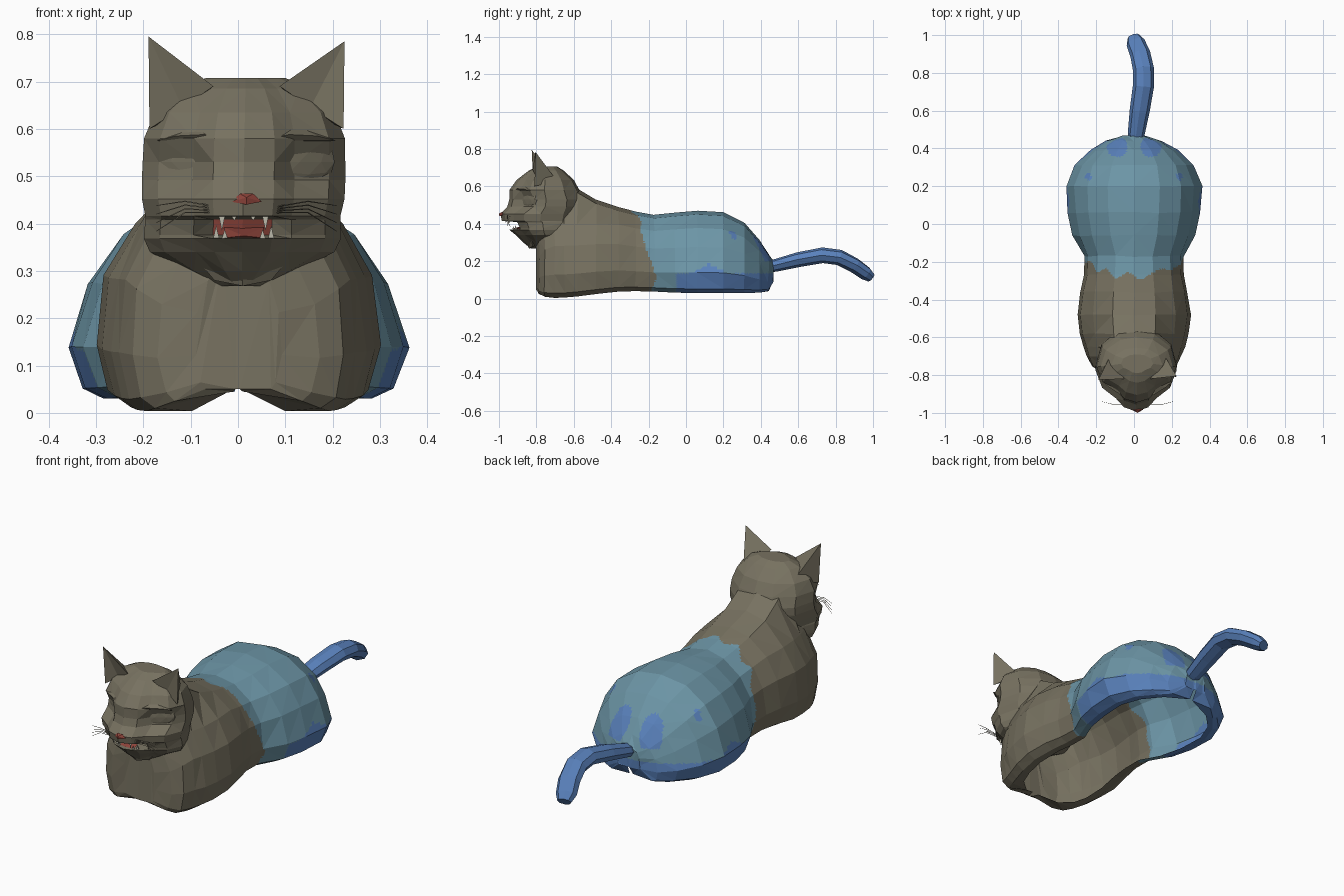
import bpy, bmesh, math, random
from mathutils import Vector

if "Cube" in bpy.data.objects:
    bpy.data.objects.remove(bpy.data.objects["Cube"])

random.seed(4)


def material(name, rgb):
    m = bpy.data.materials.new(name)
    m.diffuse_color = (*rgb, 1)
    m.use_nodes = True
    m.node_tree.nodes["Principled BSDF"].inputs["Base Color"].default_value = m.diffuse_color
    return m


FUR = material("brown fur", (0.185, 0.167, 0.118))
PALE = material("pale blue", (0.15, 0.30, 0.38))
BLUE = material("deep blue", (0.10, 0.22, 0.50))
RED = material("red", (0.28, 0.06, 0.045))
WHITE = material("tooth white", (0.50, 0.48, 0.40))


def finish(bm, name, mats, rule=None):
    bmesh.ops.recalc_face_normals(bm, faces=bm.faces)
    if rule:
        for f in bm.faces:
            f.material_index = rule(f.calc_center_median())
    me = bpy.data.meshes.new(name)
    bm.to_mesh(me)
    bm.free()
    for m in mats:
        me.materials.append(m)
    ob = bpy.data.objects.new(name, me)
    bpy.context.collection.objects.link(ob)
    return ob


def loft(rings, closed=True):
    """Skin a list of point rings and cap both ends."""
    bm = bmesh.new()
    vs = [[bm.verts.new(p) for p in r] for r in rings]
    n = len(rings[0])
    for a, b in zip(vs, vs[1:]):
        for i in range(n if closed else n - 1):
            j = (i + 1) % n
            bm.faces.new((a[i], a[j], b[j], b[i]))
    bm.faces.new(vs[0])
    bm.faces.new(vs[-1])
    return bm


def solid(name, points, mat):
    """Convex hull of a few points."""
    bm = bmesh.new()
    for p in points:
        bm.verts.new(p)
    bmesh.ops.convex_hull(bm, input=bm.verts)
    return finish(bm, name, [mat])


def tube(name, path, radii, mat, sides=8, flat=1.0):
    rings = []
    pts = [Vector(p) for p in path]
    for i, p in enumerate(pts):
        d = (pts[min(i + 1, len(pts) - 1)] - pts[max(i - 1, 0)]).normalized()
        u = d.cross(Vector((0, 0, 1))).normalized()
        v = u.cross(d)
        rings.append([p + radii[i] * (u * math.cos(t) + v * math.sin(t) * flat)
                      for t in (2 * math.pi * k / sides for k in range(sides))])
    return finish(loft(rings), name, [mat])


# Body: shell open underneath, arched sections along y
# (y, half width, bottom, top, inner rim fraction)
sections = [(-.8, .09, .05, .34, .06), (-.785, .17, .025, .39, .06),
            (-.755, .225, .01, .46, .08), (-.7, .25, .004, .56, .4),
            (-.65, .27, .006, .64, .6), (-.58, .288, .012, .59, .65),
            (-.48, .3, .025, .53, .65), (-.36, .283, .038, .49, .65),
            (-.27, .265, .04, .465, .65), (-.17, .262, .038, .448, .65),
            (-.06, .325, .032, .46, .68), (.06, .352, .03, .47, .7),
            (.2, .36, .03, .462, .7), (.31, .315, .03, .405, .68),
            (.39, .23, .032, .315, .6), (.44, .15, .04, .245, .06),
            (.465, .07, .09, .2, .06)]
rings = []
for y, w, lo, hi, rim in sections:
    rump = y > -.1
    arch = [(rim, 0), (.78, 0), (.91, .05), (1, .25),
            (.88 if rump else .94, .56), (.69 if rump else .73, .79), (.38, .955)]
    # shoulders stay low where the neck rises above them
    half = [(x * w, lo + h * ((hi if h > .9 else min(hi, .5)) - lo)) for x, h in arch]
    if rim < .1:
        half[0] = (half[0][0], max(lo, .045))
    ring = half + [(0, hi)] + [(-x, z) for x, z in reversed(half)]
    rings.append([(x + random.uniform(-.003, .003), y + random.uniform(-.004, .004), z)
                  for x, z in ring])
bm = loft(rings, closed=False)
bmesh.ops.triangulate(bm, faces=bm.faces)
bmesh.ops.subdivide_edges(bm, edges=bm.edges, cuts=7, use_grid_fill=True)


def coat(c):
    if c.y < -.17 - .1 * (c.z / .45) ** 2 + .015 * math.sin(45 * c.x + 20 * c.z):
        return 0
    # blue hem along the bottom and round spots on the rump
    hem = .135 + .05 * max(0, 1 - abs(c.y - .12) / .1) if c.y > -.05 else .03
    spots = ((.09, .41, .055), (.24, .25, .018))
    if c.z < hem or (c.z > .2 and any(
            math.hypot(abs(c.x) - sx, c.y - sy) < r for sx, sy, r in spots)):
        return 2
    return 1


finish(bm, "body", [FUR, PALE, BLUE], coat)

# Tail
tube("tail", [(.01, .42, .165), (.012, .48, .178), (.03, .6, .208), (.05, .73, .232),
              (.05, .82, .22), (.033, .9, .178), (.008, .96, .135), (-.002, .99, .112)],
     [.038, .045, .053, .056, .056, .054, .05, .034], BLUE, 8, .75)

# Head: stacked horizontal rings (z, half width, front y, back y, push-in of the mouth)
levels = [(.268, .05, -.83, -.72, 0), (.3, .12, -.87, -.63, 0), (.34, .195, -.91, -.6, 0),
          (.368, .208, -.945, -.58, 0), (.376, .208, -.945, -.58, .08),
          (.408, .206, -.965, -.57, .09), (.416, .206, -.985, -.57, 0),
          (.452, .214, -.992, -.56, 0), (.492, .215, -.955, -.55, 0),
          (.53, .214, -.945, -.55, 0), (.58, .212, -.945, -.57, 0),
          (.635, .19, -.905, -.6, 0), (.685, .135, -.84, -.655, 0), (.707, .085, -.79, -.69, 0)]
plan = [(0, 0), (.3, .05), (.5, .16), (.84, .29), (1, .5), (.86, .78), (.45, .96), (0, 1)]
rings = []
for z, w, front, back, push in levels:
    half = []
    for i, (fx, fy) in enumerate(plan):
        y = front + fy * (back - front) + (push if i < 2 else 0)
        if .48 < z < .56 and i in (2, 3):      # eye sockets
            y += .022
        half.append((fx * w, y, z))
    ring = half + [(-x, y, h) for x, y, h in reversed(half[1:-1])]
    shift = .012 + .02 * (z - .5)
    rings.append([(x + shift, y, h) for x, y, h in ring])
bm = loft(rings)
bmesh.ops.triangulate(bm, faces=bm.faces)
finish(bm, "head", [FUR, RED],
       lambda c: int(.374 < c.z < .41 and abs(c.x - .01) < .05 and c.y < -.84))

# Chin ruff hanging over the chest
solid("chin_ruff", [(-.1, -.83, .34), (.12, -.83, .34), (.01, -.88, .35), (-.05, -.82, .28),
                    (.07, -.82, .28), (.01, -.84, .268), (0, -.7, .3)], FUR)

for s, side in ((-1, "left"), (1, "right")):
    cx = .018

    # Ears: pointed shells with a hollow front
    bm = bmesh.new()
    tip, inner, outer, rear, hollow = [bm.verts.new((cx + s * x, y, z)) for x, y, z in (
        (.207, -.815 + .01 * s, .79 - .005 * s), (.07, -.82, .69), (.205, -.81, .6),
        (.14, -.69, .63), (.135, -.8, .645))]
    for f in ((tip, inner, hollow), (tip, hollow, outer), (tip, outer, rear), (tip, rear, inner),
              (inner, rear, outer, hollow)):
        bm.faces.new(f)
    finish(bm, side + "_ear", [FUR])

    # Shallow closed eyes following the face, under the brows
    bm = bmesh.new()
    bmesh.ops.create_icosphere(bm, subdivisions=2, radius=1)
    for v in bm.verts:
        dx = v.co.x * .078
        v.co = (cx + s * (.112 + dx), -.846 + v.co.y * .018 + dx * .6, .53 + v.co.z * .05)
    finish(bm, side + "_eye", [FUR])
    solid(side + "_brow", [(cx + s * .03, -.925, .575), (cx + s * .09, -.903, .588),
                           (cx + s * .15, -.865, .585), (cx + s * .19, -.83, .575),
                           (cx + s * .1, -.85, .61), (cx + s * .1, -.85, .572)], FUR)

    # Teeth: long fangs and small incisors
    for x, z, h, y in ((.046, .418, -.034, -.955), (.04, .366, .022, -.925),
                       (.058, .366, .03, -.915), (.02, .418, -.012, -.965)):
        c = .012 + s * x
        solid("tooth", [(c - .007, y, z), (c + .007, y, z), (c, y + .014, z),
                        (c, y, z + h)], WHITE)

    # Whiskers
    for k in range(4):
        tube("whisker", [(cx + s * .06, -.955, .435 - .004 * k),
                         (cx + s * .13, -.955, .447 - .008 * k),
                         (cx + s * .19, -.94, .438 - .018 * k)],
             [.0015, .0015, .0008], FUR, 3)

# Nose and tongue
solid("nose", [(-.014, -.982, .446), (.05, -.982, .446), (.004, -.985, .463),
               (.032, -.985, .463), (.018, -1.0, .455), (.018, -.998, .44),
               (.018, -.95, .45)], RED)
solid("tongue", [(-.03, -.86, .392), (.055, -.86, .392), (-.025, -.92, .37), (.05, -.92, .37),
                 (.012, -.93, .374), (.012, -.86, .366)], RED)
